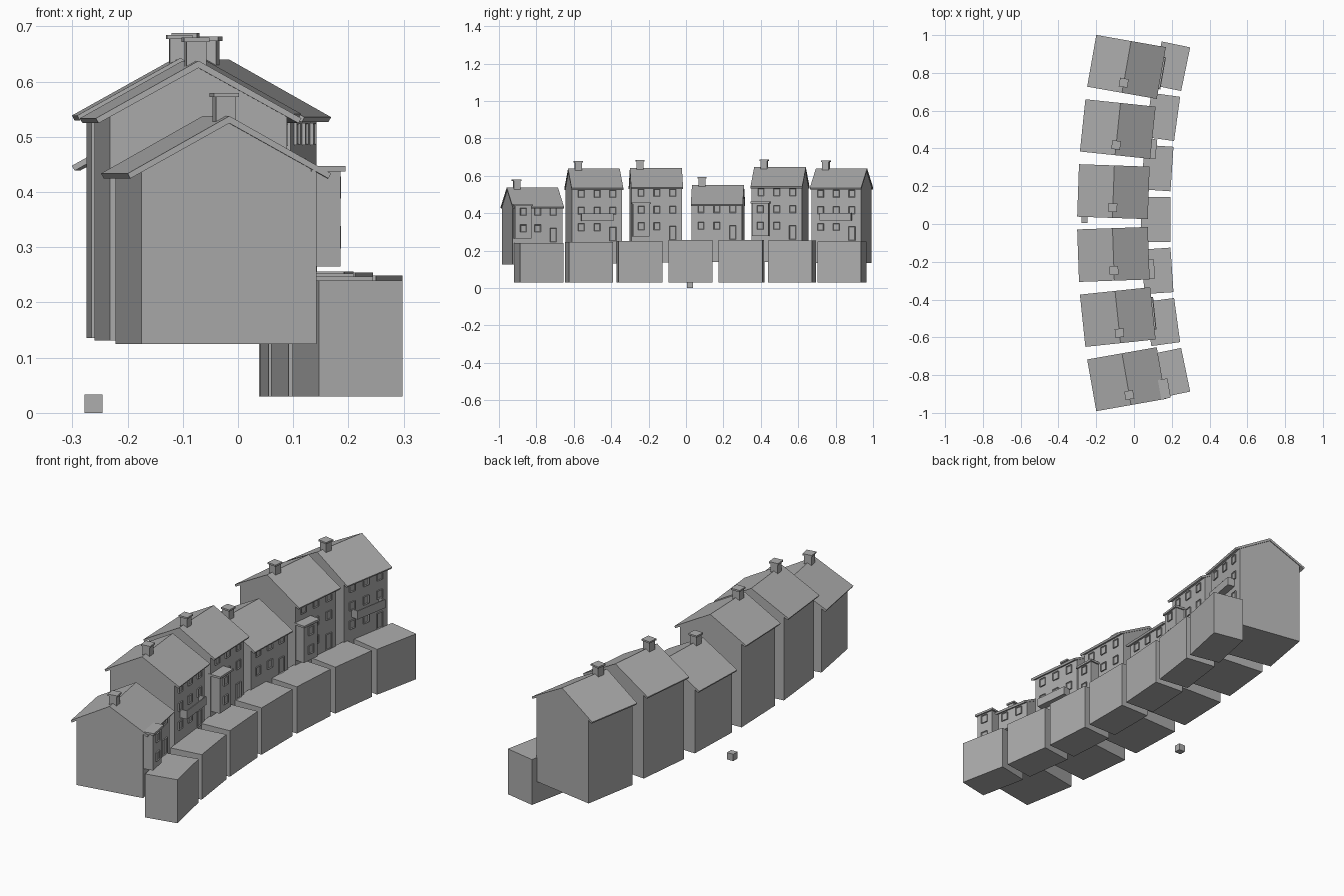
import bpy, bmesh
from math import radians, sin, cos
from mathutils import Matrix, Vector

if "Cube" in bpy.data.objects:
    bpy.data.objects.remove(bpy.data.objects["Cube"])

stone = bpy.data.materials.new("plain_grey")
stone.use_nodes = True
GREY = (0.42, 0.42, 0.42, 1)
stone.diffuse_color = GREY
stone.node_tree.nodes["Principled BSDF"].inputs["Base Color"].default_value = GREY


def finish(name, bm, place):
    bmesh.ops.recalc_face_normals(bm, faces=bm.faces)
    mesh = bpy.data.meshes.new(name)
    bm.to_mesh(mesh)
    bm.free()
    mesh.materials.append(stone)
    obj = bpy.data.objects.new(name, mesh)
    obj.matrix_world = place
    bpy.context.collection.objects.link(obj)


def add_box(bm, x, y, z):
    """Box from (min, max) pairs."""
    lo, hi = Vector((x[0], y[0], z[0])), Vector((x[1], y[1], z[1]))
    m = Matrix.Translation((lo + hi) / 2) @ Matrix.Diagonal((*(hi - lo), 1))
    return bmesh.ops.create_cube(bm, size=1, matrix=m)["verts"]


def boxes(name, place, *parts):
    bm = bmesh.new()
    for part in parts:
        add_box(bm, *part)
    finish(name, bm, place)


def prism(name, place, profile, half):
    """Extrude an x-z profile along the local y axis."""
    bm = bmesh.new()
    face = bm.faces.new([bm.verts.new((x, -half, z)) for x, z in profile])
    ext = bmesh.ops.extrude_face_region(bm, geom=[face])["geom"]
    verts = [v for v in ext if isinstance(v, bmesh.types.BMVert)]
    bmesh.ops.translate(bm, verts=verts, vec=(0, 2 * half, 0))
    finish(name, bm, place)


def openings(name, place, items):
    """Framed panes on the front; each item is (wall x, y, z, width, height)."""
    bm = bmesh.new()
    for x, y, z, w, h in items:
        verts = add_box(bm, (x - 0.005, x + 0.006), (y - w / 2, y + w / 2),
                        (z - h / 2, z + h / 2))
        front = max({f for v in verts for f in v.link_faces},
                    key=lambda f: f.calc_center_median().x)
        bmesh.ops.inset_region(bm, faces=[front], thickness=0.004)
        bmesh.ops.translate(bm, verts=front.verts, vec=(-0.004, 0, 0))
    finish(name, bm, place)


def on_arc(radius, x0, y0, degrees, z):
    a = radians(degrees)
    pos = (x0 + radius * (1 - cos(a)), y0 + radius * sin(a), z)
    return Matrix.Translation(pos) @ Matrix.Rotation(-a, 4, "Z")


DEPTH, HALF, SLOPE = 0.161, 0.135, 0.55
COLS = (-0.085, 0, 0.085)


def house(n, place, tall, feature):
    eave = 0.405 if tall else 0.311
    ridge = eave + SLOPE * DEPTH
    prism(f"house_{n}_walls", place,
          [(-DEPTH, 0), (DEPTH, 0), (DEPTH, eave), (0, ridge), (-DEPTH, eave)], HALF)

    # Roof shell with eaves cut square to the slope
    out, t = 0.182, 0.013
    low = ridge - SLOPE * out
    prism(f"house_{n}_roof", place,
          [(-out, low), (0, ridge), (out, low), (out + 0.005, low + 0.009),
           (0, ridge + t), (-out - 0.005, low + 0.009)], HALF + 0.004)

    # Chimney with cap
    top = ridge + 0.055
    boxes(f"house_{n}_chimney", place,
          ((-0.018, 0.018), (-0.103, -0.067), (ridge - 0.03, top - 0.008)),
          ((-0.023, 0.023), (-0.108, -0.062), (top - 0.008, top)))

    # Windows and door, with the bay replacing one column
    floors = (0.193, 0.283, 0.372) if tall else (0.193, 0.283)
    items = []
    for i, z in enumerate(floors):
        for y in COLS:
            if i == 0 and y > 0:
                continue
            wall = DEPTH
            if feature == "bay" and y < 0 and i < 2:
                wall += 0.045
            items.append((wall, y, z, 0.034, 0.04))
    openings(f"house_{n}_windows", place, items)
    openings(f"house_{n}_door", place, [(DEPTH, COLS[2], 0.157, 0.036, 0.075)])

    if feature == "bay":
        boxes(f"house_{n}_bay", place,
              ((DEPTH - 0.01, DEPTH + 0.045), (-0.13, -0.04), (0.14, 0.314)),
              ((DEPTH - 0.01, DEPTH + 0.053), (-0.137, -0.033), (0.312, 0.322)))
    if feature == "balcony":
        x0, x1, w, z0, z1 = DEPTH - 0.005, DEPTH + 0.036, 0.086, 0.227, 0.268
        boxes(f"house_{n}_balcony", place,
              ((x0, x1), (-w, w), (z0, z0 + 0.008)),
              ((x1 - 0.005, x1), (-w, w), (z0, z1)),
              ((x0, x1), (-w, -w + 0.005), (z0, z1)),
              ((x0, x1), (w - 0.005, w), (z0, z1)))


# Curved terrace of houses
ROW = [(0.125, False, "bay"), (0.131, True, "balcony"), (0.136, True, "bay"),
       (0.139, False, None), (0.139, True, "bay"), (0.133, True, "balcony")]
for i, (base, tall, feature) in enumerate(ROW):
    house(i + 1, on_arc(4.76, -0.112, 0.005, -10 + 4 * i, base), tall, feature)

# Retaining blocks along the front of the terrace
for i, top in enumerate((0.24, 0.247, 0.252, 0.256, 0.256, 0.254, 0.249)):
    boxes(f"front_block_{i + 1}", on_arc(4.0, 0.115, 0.024, 3.9 * (i - 3), 0),
          ((-0.077, 0.077), (-0.118, 0.118), (0.03, top)))

# Small loose block behind the terrace
boxes("small_block", Matrix.Identity(4),
      ((-0.278, -0.245), (0.005, 0.037), (0, 0.033)))
